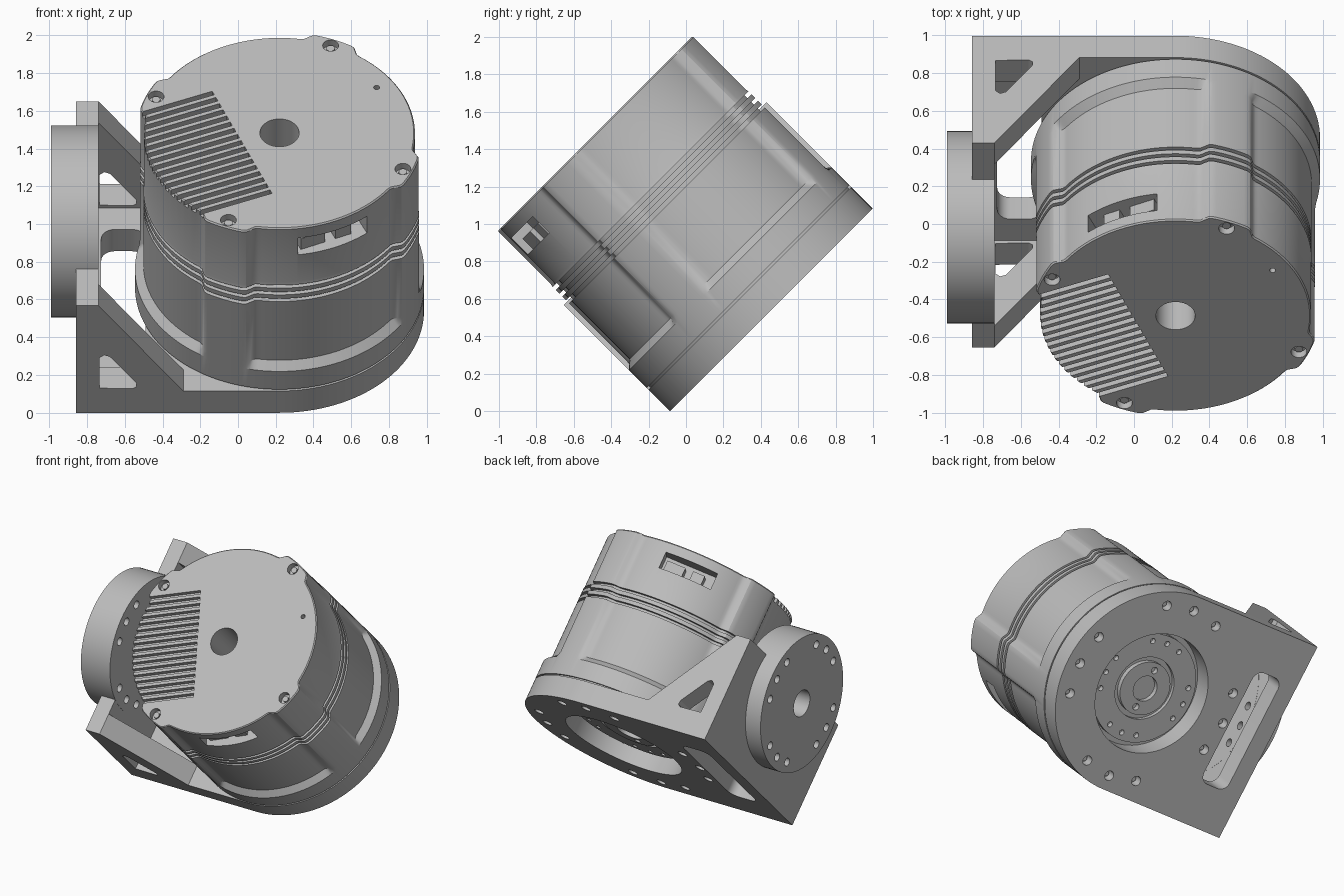
import bpy, bmesh, math
from math import sin, cos, pi, radians
from mathutils import Matrix, Vector

if "Cube" in bpy.data.objects:
    bpy.data.objects.remove(bpy.data.objects["Cube"])

grey = bpy.data.materials.new("machined_grey")
grey.use_nodes = True
grey.diffuse_color = (0.5, 0.5, 0.5, 1)
grey.node_tree.nodes["Principled BSDF"].inputs["Base Color"].default_value = (0.5, 0.5, 0.5, 1)

# The whole unit leans 45 degrees; parts are built upright around the motor axis
TILT = Matrix.Translation((0.22, 0.456, 0.541)) @ Matrix.Rotation(pi / 4, 4, 'X')
UP = Matrix.Identity(4)
ALONG_Y = Matrix.Rotation(pi / 2, 4, 'X')                               # (a, b) -> (x, z)
ALONG_X = Matrix(((0, 0, 1, 0), (1, 0, 0, 0), (0, 1, 0, 0), (0, 0, 0, 1)))  # (a, b) -> (y, z)

R = 0.766          # flange and lobe radius
H = 1.333          # overall height
T = 0.163          # bracket thickness
DISC_Z = 0.668     # height of the side joint axis
BOLTS = [radians(90 * k + d) for k in range(4) for d in (-20, 0, 20)]


def loft(bm, rings):
    loops = [[bm.verts.new(p) for p in ring] for ring in rings]
    n = len(loops[0])
    for a, b in zip(loops, loops[1:]):
        for i in range(n):
            j = (i + 1) % n
            bm.faces.new((a[i], a[j], b[j], b[i]))
    bm.faces.new(loops[0][::-1])
    bm.faces.new(loops[-1])


def prism(bm, pts, z0, z1, m=UP):
    loft(bm, [[m @ Vector((x, y, z)) for x, y in pts] for z in (z0, z1)])


def circle(r, x=0, y=0, n=32):
    return [(x + r * cos(2 * pi * i / n), y + r * sin(2 * pi * i / n)) for i in range(n)]


def rect(x0, x1, y0, y1):
    return [(x0, y0), (x1, y0), (x1, y1), (x0, y1)]


def rounded(x0, x1, y0, y1, r, n=6):
    pts = []
    for k, (x, y) in enumerate(((x1 - r, y1 - r), (x0 + r, y1 - r), (x0 + r, y0 + r), (x1 - r, y0 + r))):
        pts += [(x + r * cos(pi / 2 * (k + i / n)), y + r * sin(pi / 2 * (k + i / n))) for i in range(n + 1)]
    return pts


def make(name, bm):
    bmesh.ops.recalc_face_normals(bm, faces=bm.faces)
    me = bpy.data.meshes.new(name)
    bm.to_mesh(me)
    bm.free()
    me.materials.append(grey)
    ob = bpy.data.objects.new(name, me)
    bpy.context.collection.objects.link(ob)
    return ob


def finish(name, bm, cuts=None):
    ob = make(name, bm)
    bpy.ops.object.select_all(action='DESELECT')
    bpy.context.view_layer.objects.active = ob
    ob.select_set(True)
    if cuts:
        cutter = make(name + "_cutter", cuts)
        cutter.hide_render = True
        mod = ob.modifiers.new("cut", 'BOOLEAN')
        mod.operation, mod.solver, mod.object = 'DIFFERENCE', 'EXACT', cutter
        bpy.ops.object.modifier_apply(modifier="cut")
        bpy.data.objects.remove(cutter)
    bpy.ops.object.shade_smooth_by_angle(angle=radians(28))
    ob.matrix_world = TILT
    return ob


# Motor housing: round shell with four screw lobes and three grooves
def outline(z, r, lobe, n=240):
    ring = []
    for i in range(n):
        d = abs((360 * i / n - 67.5 + 45) % 90 - 45)
        t = min(max((13 - d) / 5, 0), 1)
        k = r + (lobe - r) * t * t * (3 - 2 * t)
        a = 2 * pi * i / n
        ring.append((k * cos(a), k * sin(a), z))
    return ring


profile = [(T, 0.752, 0.752), (T + 0.012, 0.752, 0.752), (T + 0.012, R, R), (0.31, R, R), (0.35, 0.722, R)]
for z in (0.79, 0.84, 0.89):
    profile += [(z, 0.722, R), (z, 0.692, 0.735), (z + 0.022, 0.692, 0.735), (z + 0.022, 0.722, R)]
profile += [(0.93, 0.718, 0.762), (H - 0.008, 0.718, 0.762), (H, 0.711, 0.755)]
body = bmesh.new()
loft(body, [outline(*p) for p in profile])

cuts = bmesh.new()
prism(cuts, circle(0.104, n=48), 0, 2)
prism(cuts, circle(0.016, 0.515, 0.34, 16), H - 0.05, 2)
LOBES = [radians(67.5 + 90 * k) for k in range(4)]
for a in LOBES:
    prism(cuts, circle(0.042, 0.708 * cos(a), 0.708 * sin(a)), H - 0.045, H + 0.1)
# Cooling slots across one side of the top face
SLANT = Matrix.Rotation(radians(22.5), 4, 'Z')
for i in range(17):
    q = 0.01 + (i - 8) * 0.05
    prism(cuts, rect(-0.95, -0.21, q - 0.014, q + 0.014), H - 0.035, H + 0.1, SLANT)
# Connector windows
WINDOWS = [Matrix.Rotation(radians(a), 4, 'Z') for a in (-66, 114)]
for m in WINDOWS:
    prism(cuts, rect(0.56, 0.9, -0.2, 0.2), 1.13, 1.255, m)
finish("motor_housing", body, cuts)

# Screws in the lobes and connectors in the windows
bm = bmesh.new()
for a in LOBES:
    prism(bm, circle(0.022, 0.708 * cos(a), 0.708 * sin(a)), H - 0.06, H - 0.02)
finish("cover_screws", bm)
bm = bmesh.new()
for m in WINDOWS:
    for y0, y1 in ((-0.17, -0.03), (0.03, 0.12)):
        prism(bm, rect(0.55, 0.66, y0, y1), 1.12, 1.21, m)
finish("connectors", bm)

# Output flange and hub seen through the base plate
bm, cuts = bmesh.new(), bmesh.new()
prism(bm, circle(0.41, n=64), 0.11, T + 0.02)
prism(cuts, circle(0.235, n=48), 0, 0.14)
for a in BOLTS:
    prism(cuts, circle(0.02, 0.355 * cos(a), 0.355 * sin(a), 16), 0, 0.15)
prism(cuts, circle(0.104, n=48), 0.145, 0.4)
finish("output_flange", bm, cuts)
bm, cuts = bmesh.new(), bmesh.new()
prism(bm, circle(0.2, n=48), 0.1, T + 0.01)
prism(cuts, circle(0.095, n=48), 0, 0.4)
for y in (-0.145, 0.145):
    prism(cuts, circle(0.025, 0, y, 16), 0, 0.14)
finish("output_hub", bm, cuts)

# Bracket base plate with round end, bore, bolt holes and long slot
X0, X1 = -1.08, -0.96
bm, cuts = bmesh.new(), bmesh.new()
arc = [(R * cos(a), R * sin(a)) for a in (pi * (i / 64 - 0.5) for i in range(65))]
prism(bm, arc + [(X0, R), (X0, -R)], 0, T)
prism(cuts, circle(0.45, n=64), -0.1, 0.3)
for a in BOLTS:
    prism(cuts, circle(0.036, 0.66 * cos(a), 0.66 * sin(a), 20), -0.1, 0.07)
prism(cuts, rounded(-0.945, -0.71, -0.445, 0.445, 0.07), -0.1, 0.3)
finish("bracket_base", bm, cuts)
bm = bmesh.new()
for a in BOLTS:
    prism(bm, circle(0.018, 0.66 * cos(a), 0.66 * sin(a), 12), 0.04, 0.08)
finish("bracket_screws", bm)


# Bracket wall and joint disc share the same holes
def joint_holes():
    holes = bmesh.new()
    prism(holes, circle(0.1, 0, DISC_Z), -1.5, -0.8, ALONG_X)
    for a in BOLTS:
        prism(holes, circle(0.03, 0.43 * cos(a), DISC_Z + 0.43 * sin(a), 16), -1.5, -0.8, ALONG_X)
    return holes


bm = bmesh.new()
prism(bm, rect(-R, R, T, 0.803), X0, X1, ALONG_X)
finish("bracket_wall", bm, joint_holes())
bm = bmesh.new()
prism(bm, circle(0.51, 0, DISC_Z, 96), -1.21, X1 + 0.001, ALONG_X)
finish("joint_disc", bm, joint_holes())

# Triangular gussets with rounded triangular windows
for name, y0 in (("front_gusset", R - 0.16), ("back_gusset", -R)):
    bm, cuts = bmesh.new(), bmesh.new()
    prism(bm, [(X1, T), (-0.51, T), (X1, 0.803)], y0, y0 + 0.16, ALONG_Y)
    window = [(-0.955, 0.185), (-0.78, 0.18), (-0.757, 0.195), (-0.76, 0.225),
              (-0.9, 0.42), (-0.93, 0.432), (-0.955, 0.41)]
    prism(cuts, window, y0 - 0.1, y0 + 0.26, ALONG_Y)
    finish(name, bm, cuts)
